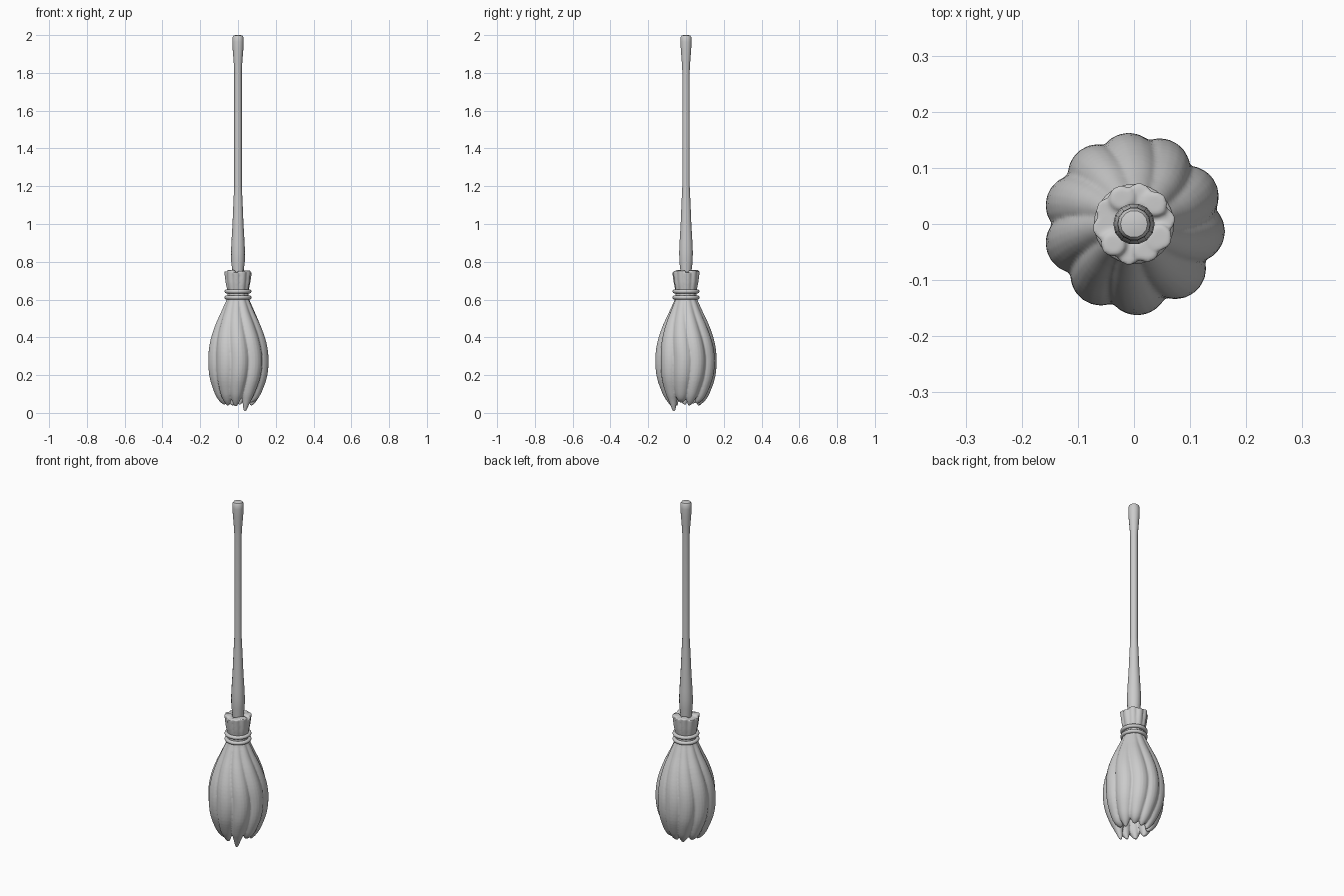
import bpy, bmesh
from math import sin, cos, pi, radians
from mathutils import Vector

if "Cube" in bpy.data.objects:
    bpy.data.objects.remove(bpy.data.objects["Cube"])


def finish(name, bm, angle=40):
    bmesh.ops.recalc_face_normals(bm, faces=bm.faces)
    me = bpy.data.meshes.new(name)
    bm.to_mesh(me)
    bm.free()
    ob = bpy.data.objects.new(name, me)
    bpy.context.collection.objects.link(ob)
    bpy.ops.object.select_all(action='DESELECT')
    bpy.context.view_layer.objects.active = ob
    ob.select_set(True)
    bpy.ops.object.shade_smooth_by_angle(angle=radians(angle))
    return ob


def loft(bm, rings):
    """Skin a list of closed point rings and cap both ends."""
    loops = [[bm.verts.new(p) for p in ring] for ring in rings]
    for a, b in zip(loops, loops[1:]):
        n = len(a)
        for i in range(n):
            bm.faces.new((a[i], a[(i + 1) % n], b[(i + 1) % n], b[i]))
    bm.faces.new(loops[0])
    bm.faces.new(loops[-1])


def circle(center, r, n):
    return [center + Vector((r * cos(2 * pi * i / n), r * sin(2 * pi * i / n), 0))
            for i in range(n)]


def sample(keys, t):
    """Smooth (Catmull-Rom) interpolation through evenly spaced keys, t in 0..1."""
    u = t * (len(keys) - 1)
    i = min(int(u), len(keys) - 2)
    f = u - i
    k = [keys[min(max(j, 0), len(keys) - 1)] for j in (i - 1, i, i + 1, i + 2)]
    return [0.5 * (2 * b + (c - a) * f + (2 * a - 5 * b + 4 * c - d) * f ** 2
                   + (3 * b - a - 3 * c + d) * f ** 3) for a, b, c, d in zip(*k)]


# Handle: turned profile (radius, z)
profile = [(0.012, 2.0), (0.024, 1.997), (0.029, 1.988), (0.030, 1.965), (0.028, 1.92),
           (0.023, 1.86), (0.020, 1.81), (0.020, 1.2), (0.024, 1.12), (0.029, 1.0),
           (0.035, 0.9), (0.037, 0.85), (0.036, 0.80), (0.031, 0.76), (0.028, 0.66)]
bm = bmesh.new()
loft(bm, [circle(Vector((0, 0, z)), r, 14) for r, z in profile])
finish("handle", bm)

# Bristle strands: keys (z, outer radius, strand thickness radius, twist in degrees)
angles = [90, 60, 22, -12, -52, -92, -128, -167, 157, 121]
tips = [0.045, 0.05, 0.04, 0.055, 0.01, 0.035, 0.04, 0.045, 0.05, 0.04]
bm = bmesh.new()
for k, (ang, tip) in enumerate(zip(angles, tips)):
    even = 90 - 36 * k  # neck is evenly spaced, lower ends drift
    drift = (ang - even + 180) % 360 - 180
    top = 0.75 + 0.006 * sin(k * 2.3)
    keys = [(top, 0.074, 0.022, -10), (0.69, 0.066, 0.022, -10),
            (0.62, 0.056, 0.021, -10), (0.55, 0.083, 0.029, -8),
            (0.46, 0.124, 0.042, -3), (0.37, 0.153, 0.052, 2),
            (0.28, 0.163, 0.055, 5), (0.19, 0.155, 0.050, 3),
            (0.11, 0.128, 0.036, -2), (0.06 + tip * 0.2, 0.105, 0.022, -5),
            (tip, 0.080, 0.007, -8)]
    rings = []
    for s in range(41):
        t = s / 40
        z, R, r, tw = sample(keys, t)
        a = radians(even + drift * min(1, t * 1.7) + tw)
        c = Vector(((R - r) * cos(a), (R - r) * sin(a), z))
        rings.append(circle(c, r, 20))
    loft(bm, rings)
# Inner core closing the bundle above the hollow
loft(bm, [circle(Vector((0, 0, z)), r, 20) for r, z in
          [(0.045, 0.725), (0.042, 0.62), (0.06, 0.53), (0.09, 0.40), (0.10, 0.28), (0.085, 0.18)]])
bristles = finish("bristles", bm)
mod = bristles.modifiers.new("fuse", 'REMESH')
mod.mode = 'VOXEL'
mod.voxel_size = 0.0045
mod.use_smooth_shade = True
sm = bristles.modifiers.new("soften", 'SMOOTH')
sm.factor = 0.5
sm.iterations = 3

# Two binding rings
for name, z in (("upper_binding", 0.643), ("lower_binding", 0.611)):
    bpy.ops.mesh.primitive_torus_add(location=(0, 0, z), major_radius=0.061, minor_radius=0.0105,
                                     major_segments=32, minor_segments=10)
    ob = bpy.context.object
    ob.name = name
    bpy.ops.object.shade_smooth_by_angle(angle=radians(60))
